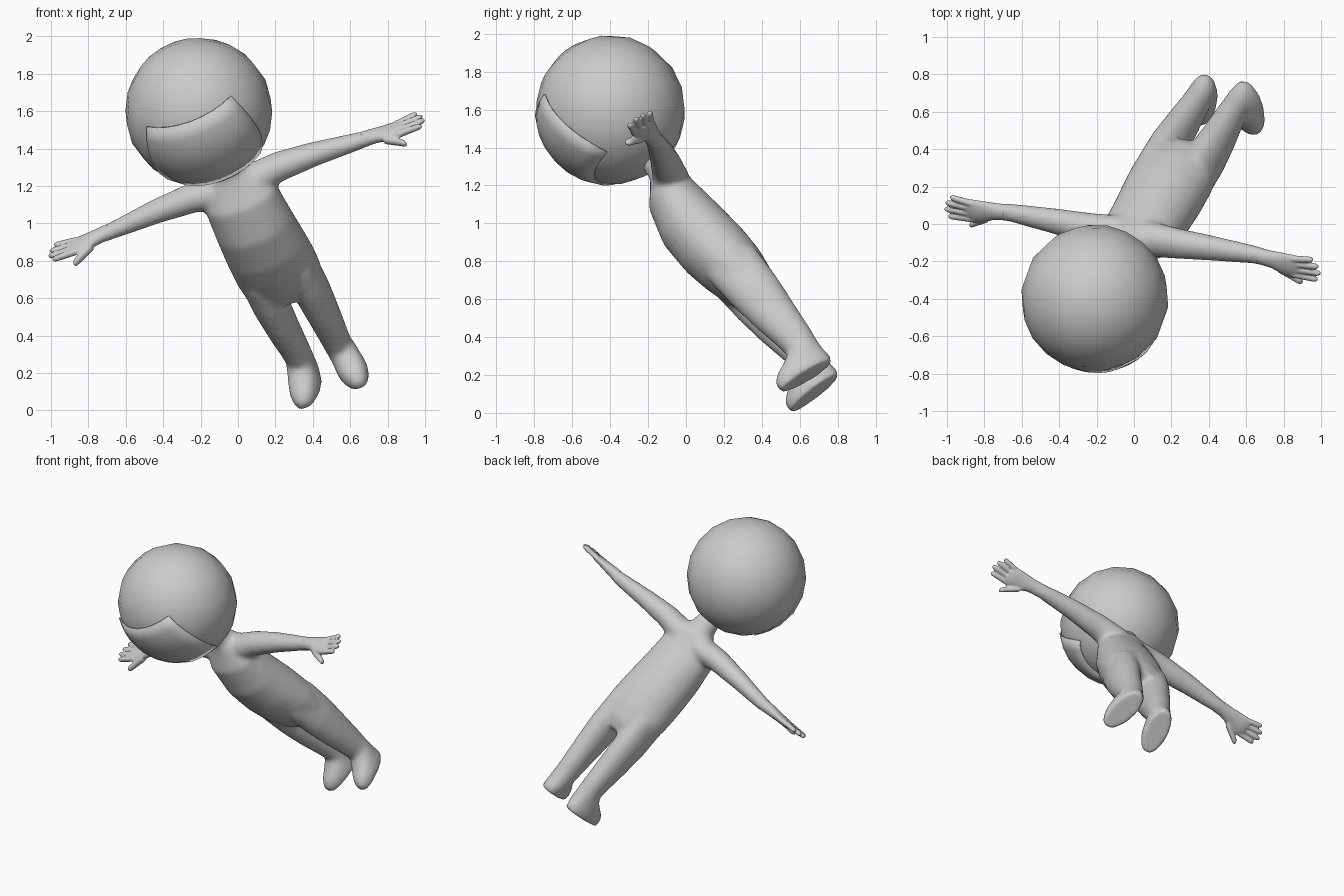
import bpy, bmesh, math
from mathutils import Vector, Matrix

cube = bpy.data.objects.get("Cube")
if cube:
    bpy.data.objects.remove(cube)

# one flat grey for everything
grey = bpy.data.materials.new("plain grey")
grey.use_nodes = True
COLOR = (0.6, 0.6, 0.6, 1)
grey.diffuse_color = COLOR
grey.node_tree.nodes["Principled BSDF"].inputs["Base Color"].default_value = COLOR

# leaning pose: the figure is built upright, then placed by this matrix
side = Vector((0.928, -0.16, 0.337)).normalized()
up = Vector((-0.377, -0.543, 0.751))
back = up.cross(side).normalized()
up = side.cross(back)
POSE = Matrix.Translation((0.50, 0.653, 0.143)) @ Matrix((side, back, up)).transposed().to_4x4()


def loft(bm, rings, axis="z", turn=None, sides=24):
    """Skin elliptical rings of (x, y, z, radius a, radius b) along an axis."""
    loops = []
    for x, y, z, a, b in rings:
        loop = []
        for i in range(sides):
            t = math.tau * i / sides
            c, s = a * math.cos(t), b * math.sin(t)
            p = Vector((x + c, y + s, z) if axis == "z" else (x, y + c, z + s))
            loop.append(bm.verts.new(turn @ p if turn else p))
        loops.append(loop)
    faces = [bm.faces.new(loops[0]), bm.faces.new(loops[-1])]
    for lo, hi in zip(loops, loops[1:]):
        for i in range(sides):
            j = (i + 1) % sides
            faces.append(bm.faces.new((lo[i], lo[j], hi[j], hi[i])))
    bmesh.ops.recalc_face_normals(bm, faces=faces)


def finger(bm, base, tip, r):
    """A tapering finger with a rounded end."""
    base, tip = Vector(base), Vector(tip)
    rings = []
    for t, k in ((0, 1.1), (0.5, 1), (0.85, 0.95), (0.95, 0.7), (1, 0.3)):
        rings.append((*base.lerp(tip, t), r * k, r * k))
    loft(bm, rings, "x", sides=12)


def finish(name, bm, voxel=None, smooth=0):
    mesh = bpy.data.meshes.new(name)
    bm.to_mesh(mesh)
    bm.free()
    mesh.materials.append(grey)
    obj = bpy.data.objects.new(name, mesh)
    bpy.context.collection.objects.link(obj)
    obj.matrix_world = POSE
    if voxel:
        remesh = obj.modifiers.new("blend", "REMESH")
        remesh.mode = "VOXEL"
        remesh.voxel_size = voxel
        remesh.use_smooth_shade = True
        soft = obj.modifiers.new("soften", "SMOOTH")
        soft.factor = 0.5
        soft.iterations = smooth
    for p in mesh.polygons:
        p.use_smooth = True
    return obj


# torso with neck
body = bmesh.new()
loft(body, [(0, y, z, a, b) for z, y, a, b in (
    (0.60, 0.05, 0.18, 0.11), (0.68, 0.045, 0.22, 0.15), (0.80, 0.03, 0.23, 0.175),
    (0.94, 0.01, 0.226, 0.187), (1.13, -0.01, 0.216, 0.18), (1.33, -0.005, 0.205, 0.14),
    (1.42, 0.025, 0.16, 0.105), (1.48, 0.035, 0.09, 0.08), (1.57, 0.03, 0.075, 0.075))])

for s in (1, -1):
    # leg
    loft(body, [(s * x, y, z, a, b) for z, x, y, a, b in (
        (0.05, 0.11, 0.085, 0.07, 0.08), (0.14, 0.11, 0.08, 0.074, 0.085),
        (0.24, 0.112, 0.075, 0.08, 0.098), (0.40, 0.116, 0.06, 0.09, 0.12),
        (0.58, 0.118, 0.048, 0.10, 0.14), (0.78, 0.115, 0.035, 0.10, 0.15))])
    # foot, toes turned slightly out
    turn = Matrix.Translation((s * 0.115, 0.1, 0)) @ Matrix.Rotation(s * 0.2, 4, "Z")
    loft(body, [(0, y, z, a, b) for z, y, a, b in (
        (0, -0.095, 0.08, 0.165), (0.05, -0.095, 0.084, 0.167), (0.09, -0.08, 0.08, 0.145),
        (0.13, -0.045, 0.076, 0.11), (0.17, -0.02, 0.07, 0.085))], turn=turn)
    # arm
    loft(body, [(s * x, y, z, a, b) for x, y, z, a, b in (
        (0.08, 0.035, 1.37, 0.10, 0.09), (0.25, 0.05, 1.39, 0.085, 0.078),
        (0.45, 0.055, 1.385, 0.07, 0.064), (0.70, 0.05, 1.37, 0.05, 0.046),
        (0.80, 0.04, 1.37, 0.048, 0.036))], "x")
finish("body", body, 0.013, 14)

# hands, palms down
for s, label in ((1, "left_hand"), (-1, "right_hand")):
    hand = bmesh.new()
    loft(hand, [(s * x, y, 1.372, a, b) for x, y, a, b in (
        (0.73, 0.048, 0.045, 0.04), (0.80, 0.04, 0.05, 0.036), (0.87, 0.024, 0.068, 0.03),
        (0.93, 0.02, 0.072, 0.026), (0.965, 0.022, 0.06, 0.018))], "x")
    for base_y, tip_x, tip_y in ((-0.03, 1.065, -0.035), (0.003, 1.085, 0.008),
                                 (0.037, 1.075, 0.05), (0.068, 1.045, 0.09)):
        finger(hand, (s * 0.92, base_y, 1.375), (s * tip_x, tip_y, 1.38), 0.018)
    finger(hand, (s * 0.84, -0.015, 1.365), (s * 0.96, -0.095, 1.345), 0.023)
    finish(label, hand, 0.006, 5)

# head
HEAD = Vector((0, 0, 1.93))
head = bmesh.new()
bmesh.ops.create_uvsphere(head, u_segments=18, v_segments=10, radius=0.395,
                          matrix=Matrix.Translation(HEAD))
finish("head", head)

# face plate, curved over the lower front of the head
plate = bmesh.new()
COLS, ROWS = 8, 6
top, low = Vector((0.24, -0.25, 0.19)), Vector((0.235, -0.165, -0.28))
grid = []
for r in range(ROWS + 1):
    t = r / ROWS
    edge = top.lerp(low, t)
    height = top.z + (low.z - top.z) * t
    reach = math.atan2(edge.x, -edge.y)
    radius = math.sqrt(0.401 ** 2 - height ** 2)
    row = []
    for c in range(COLS + 1):
        a = reach * (2 * c / COLS - 1)
        row.append(plate.verts.new(HEAD + Vector(
            (radius * math.sin(a), -radius * math.cos(a), height))))
    grid.append(row)
for r in range(ROWS):
    for c in range(COLS):
        plate.faces.new((grid[r + 1][c], grid[r + 1][c + 1], grid[r][c + 1], grid[r][c]))
face = finish("face_plate", plate)
rim = face.modifiers.new("rim", "SOLIDIFY")
rim.thickness = 0.009
rim.offset = -1
